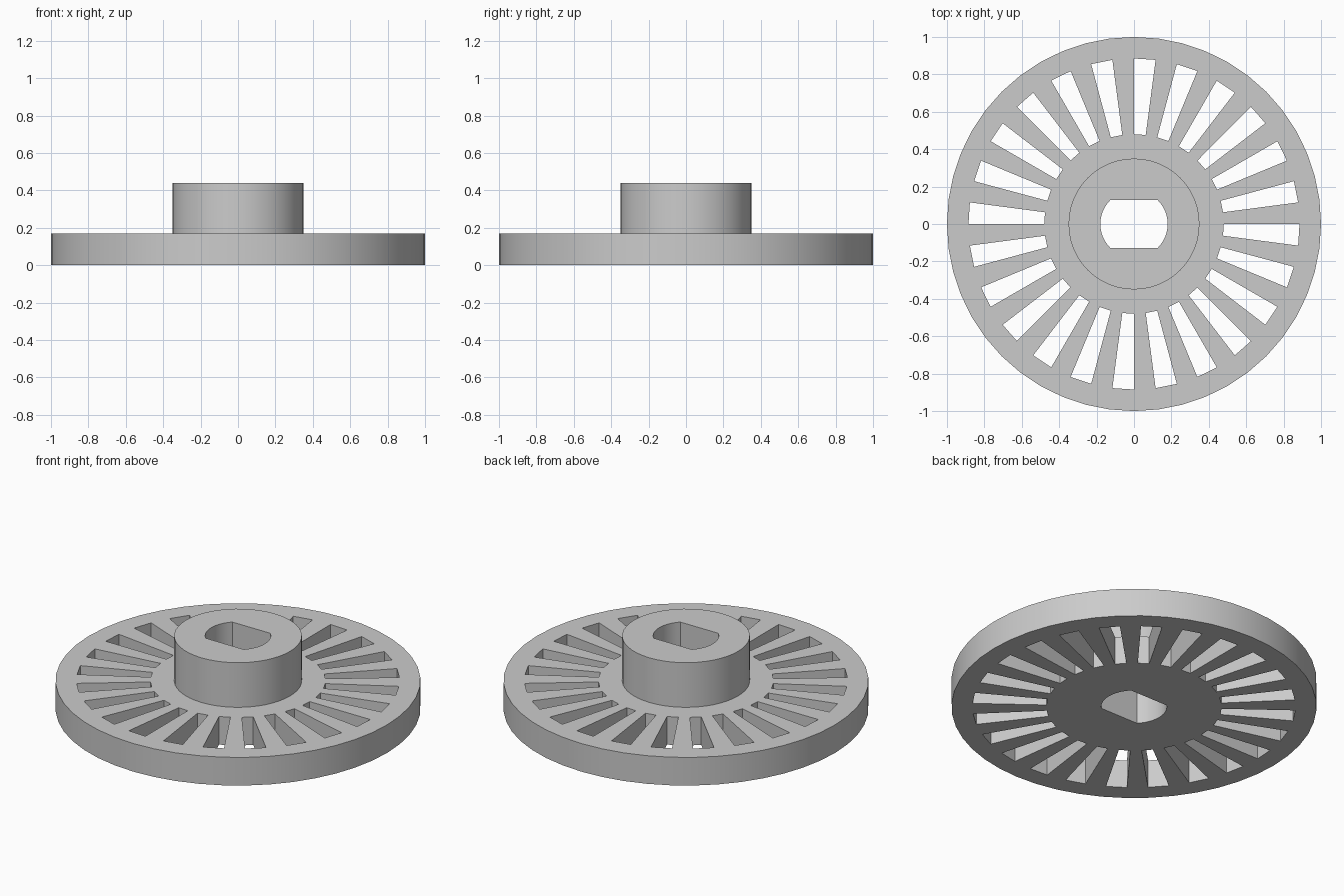
import bpy, bmesh
from math import sin, cos, pi, radians

old = bpy.data.objects.get("Cube")
if old:
    bpy.data.objects.remove(old, do_unlink=True)

# Dimensions
SEGMENTS = 48                      # every second segment holds a slot
BORE, FLAT = 0.18, 0.18 * sin(pi / 4)
HUB, SLOT_IN, SLOT_OUT, RIM = 0.35, 0.48, 0.885, 1.0
PLATE_TOP, HUB_TOP = 0.17, 0.44

grey = bpy.data.materials.new("plain grey")
grey.use_nodes = True
colour = (0.6, 0.6, 0.6, 1)
grey.diffuse_color = colour
grey.node_tree.nodes["Principled BSDF"].inputs["Base Color"].default_value = colour

# Closed cross-section, from the bore out along the bottom and back over the top
profile = [(BORE, 0), (SLOT_IN, 0), (SLOT_OUT, 0), (RIM, 0),
           (RIM, PLATE_TOP), (SLOT_OUT, PLATE_TOP), (SLOT_IN, PLATE_TOP),
           (HUB, PLATE_TOP), (HUB, HUB_TOP), (BORE, HUB_TOP)]
IN_LOW, OUT_LOW, OUT_HIGH, IN_HIGH = 1, 2, 5, 6
count = len(profile)


def bore_radius(angle):
    """Round bore cut by two flats facing front and back."""
    return min(BORE, FLAT / max(abs(sin(angle)), 0.001))


bm = bmesh.new()
rings = []
for k in range(SEGMENTS):
    a = 2 * pi * k / SEGMENTS
    ring = []
    for r, z in profile:
        radius = bore_radius(a) if r == BORE else r
        ring.append(bm.verts.new((radius * cos(a), radius * sin(a), z)))
    rings.append(ring)

for k in range(SEGMENTS):
    a, b = rings[k], rings[(k + 1) % SEGMENTS]
    slotted = k % 2 == 1
    spans = [(i, (i + 1) % count) for i in range(count)]
    if slotted:
        # Open the plate, then line the slot with its two end walls
        spans = [s for s in spans if s not in ((IN_LOW, OUT_LOW), (OUT_HIGH, IN_HIGH))]
        spans += [(IN_LOW, IN_HIGH), (OUT_HIGH, OUT_LOW)]
        # Radial side walls
        for ring in (a, b):
            bm.faces.new([ring[i] for i in (IN_LOW, OUT_LOW, OUT_HIGH, IN_HIGH)])
    for i, j in spans:
        bm.faces.new((a[i], a[j], b[j], b[i]))

bmesh.ops.recalc_face_normals(bm, faces=bm.faces)
mesh = bpy.data.meshes.new("slotted_wheel")
bm.to_mesh(mesh)
bm.free()
mesh.materials.append(grey)

wheel = bpy.data.objects.new("slotted_wheel_with_hub", mesh)
bpy.context.collection.objects.link(wheel)
bpy.ops.object.select_all(action='DESELECT')
wheel.select_set(True)
bpy.context.view_layer.objects.active = wheel
bpy.ops.object.shade_smooth_by_angle(angle=radians(30))
